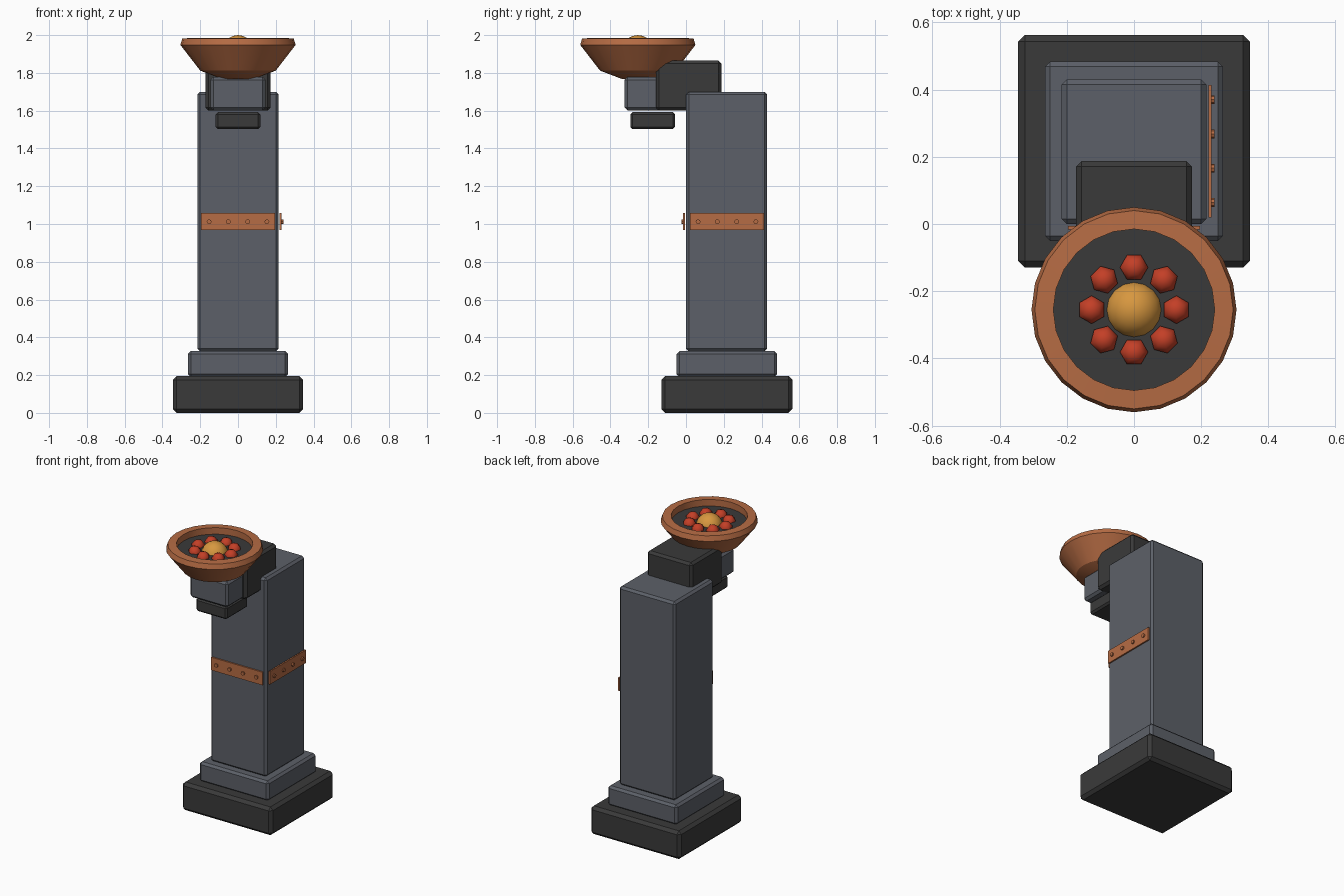
import bpy, bmesh, math
from mathutils import Matrix

cube = bpy.data.objects.get("Cube")
if cube:
    bpy.data.objects.remove(cube, do_unlink=True)


def material(name, rgb):
    m = bpy.data.materials.new(name)
    m.use_nodes = True
    m.diffuse_color = (*rgb, 1)
    m.node_tree.nodes["Principled BSDF"].inputs["Base Color"].default_value = (*rgb, 1)
    return m


DARK = material("dark iron", (0.042, 0.042, 0.042))
STEEL = material("blue grey steel", (0.108, 0.118, 0.14))
COPPER = material("copper", (0.47, 0.15, 0.058))
RED = material("ember red", (0.55, 0.05, 0.02))
GOLD = material("gold", (0.68, 0.31, 0.05))


def make(name, bm, mat, smooth=None):
    bmesh.ops.recalc_face_normals(bm, faces=bm.faces)
    me = bpy.data.meshes.new(name)
    bm.to_mesh(me)
    bm.free()
    me.materials.append(mat)
    ob = bpy.data.objects.new(name, me)
    bpy.context.collection.objects.link(ob)
    if smooth:
        bpy.ops.object.select_all(action='DESELECT')
        ob.select_set(True)
        bpy.context.view_layer.objects.active = ob
        bpy.ops.object.shade_smooth_by_angle(angle=math.radians(smooth))
    return ob


def box(name, lo, hi, mat, chamfer=0.0):
    """Box between two corners, with chamfered edges."""
    bm = bmesh.new()
    bmesh.ops.create_cube(bm, size=1)
    for v in bm.verts:
        v.co = [(a + b) / 2 + c * (b - a) for a, b, c in zip(lo, hi, v.co)]
    if chamfer:
        bmesh.ops.bevel(bm, geom=bm.edges[:], offset=chamfer, segments=1,
                        profile=0.5, affect='EDGES')
    return make(name, bm, mat)


def ball(name, centre, radius, segments, rings, mat, turn=0):
    bm = bmesh.new()
    bmesh.ops.create_uvsphere(bm, u_segments=segments, v_segments=rings, radius=radius,
                              matrix=Matrix.Translation(centre) @ Matrix.Rotation(turn, 4, 'Z'))
    return make(name, bm, mat, 80)


def lathe(name, profile, centre, mat, segments=24, smooth=30):
    """Spin an (radius, height) profile about a vertical axis."""
    bm = bmesh.new()
    verts = [bm.verts.new((r, 0, z)) for r, z in profile]
    edges = [bm.edges.new(pair) for pair in zip(verts, verts[1:])]
    bmesh.ops.spin(bm, geom=verts + edges, axis=(0, 0, 1), cent=(0, 0, 0),
                   angle=math.tau, steps=segments)
    bmesh.ops.remove_doubles(bm, verts=bm.verts, dist=1e-4)
    bmesh.ops.translate(bm, verts=bm.verts, vec=(*centre, 0))
    return make(name, bm, mat, smooth)


def rivet(name, centre, axis):
    bm = bmesh.new()
    turn = Matrix.Rotation(math.pi / 2, 4, axis)
    bmesh.ops.create_cone(bm, cap_ends=True, segments=8, radius1=0.013, radius2=0.013,
                          depth=0.014, matrix=Matrix.Translation(centre) @ turn)
    make(name, bm, COPPER)


# Pedestal and column
box("base", (-0.345, -0.13, 0), (0.345, 0.563, 0.195), DARK, 0.02)
box("plinth", (-0.265, -0.05, 0.19), (0.265, 0.483, 0.327), STEEL, 0.015)
box("column", (-0.215, 0, 0.325), (0.215, 0.43, 1.7), STEEL, 0.015)

# Arm and lamp bracket
box("arm", (-0.172, -0.16, 1.6), (0.172, 0.187, 1.865), DARK, 0.016)
box("bracket", (-0.145, -0.325, 1.602), (0.145, -0.03, 1.778), STEEL, 0.015)
box("bracket_cap", (-0.118, -0.295, 1.502), (0.118, -0.058, 1.592), DARK, 0.012)

# Straps on the front and left faces, each with four rivets
box("front_strap", (-0.197, -0.016, 0.967), (0.197, -0.006, 1.057), COPPER)
box("left_strap", (0.221, 0.02, 0.967), (0.231, 0.413, 1.057), COPPER)
for i in range(4):
    step = (i - 1.5) * 0.102
    rivet(f"front_rivet_{i + 1}", (step, -0.018, 1.012), 'X')
    rivet(f"left_rivet_{i + 1}", (0.233, 0.217 + step, 1.012), 'Y')

# Bowl with a dark bed
BOWL = (0, -0.255)
lathe("bowl", [(0, 1.765), (0.085, 1.768), (0.2, 1.812), (0.305, 1.948),
               (0.295, 1.982), (0.24, 1.985), (0.24, 1.92)], BOWL, COPPER)
lathe("bowl_bed", [(0, 1.94), (0.242, 1.94), (0.242, 1.915), (0, 1.915)], BOWL, DARK)

# Glowing centre and ring of embers
ball("centre_ball", (*BOWL, 1.915), 0.085, 16, 10, GOLD)
for i in range(8):
    a = i * math.tau / 8
    ball(f"ember_{i + 1}", (BOWL[0] + 0.126 * math.cos(a), BOWL[1] + 0.126 * math.sin(a), 1.935),
         0.044, 6, 5, RED, a)
